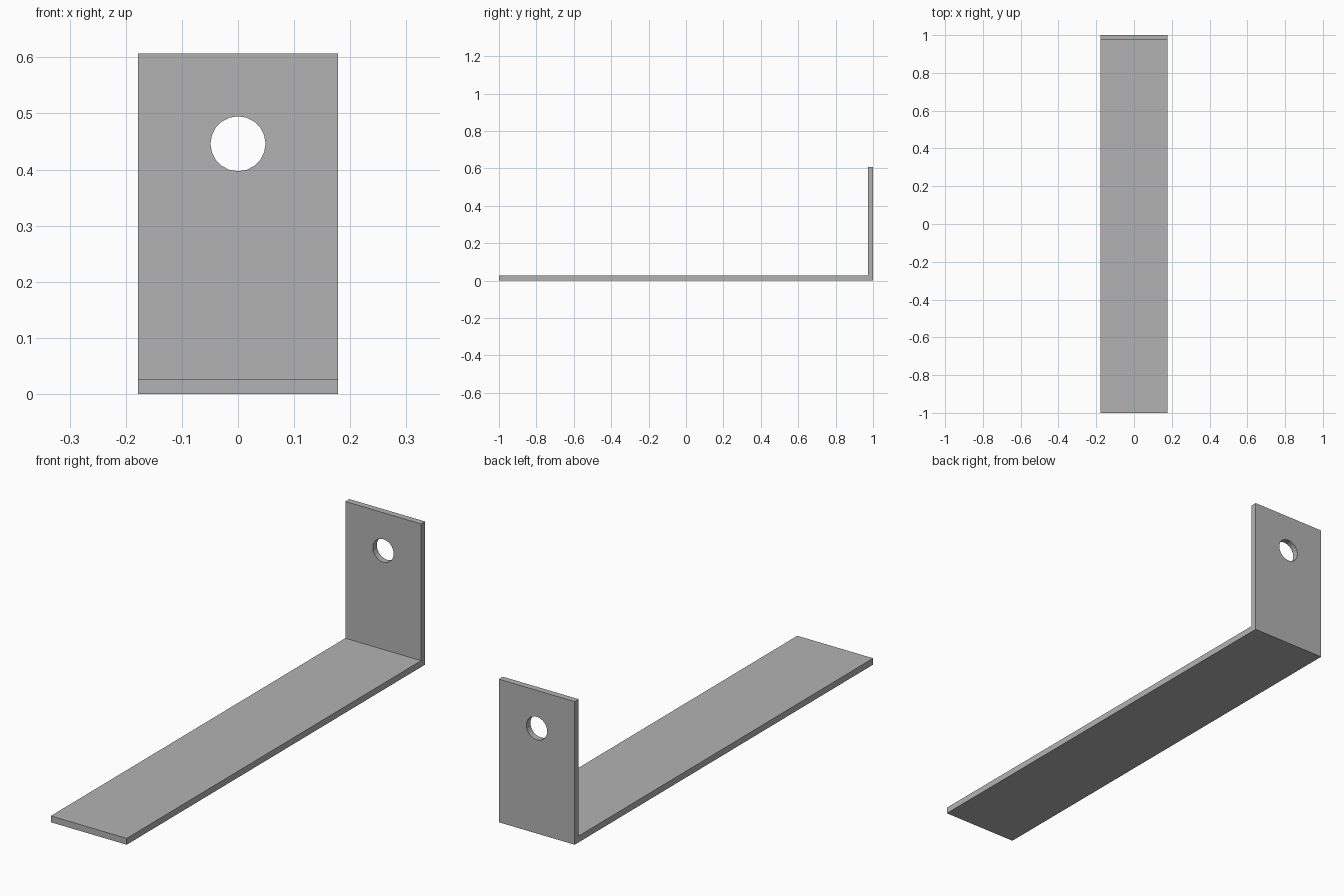
import bpy, bmesh
from mathutils import Matrix, Vector

cube = bpy.data.objects.get("Cube")
if cube:
    bpy.data.objects.remove(cube, do_unlink=True)

HALF_WIDTH, HEIGHT, THICK = 0.178, 0.607, 0.027
HOLE_Z, HOLE_RADIUS, HOLE_SIDES = 0.446, 0.049, 20

grey = bpy.data.materials.new("plain grey")
grey.use_nodes = True
colour = (0.45, 0.45, 0.45, 1)
grey.diffuse_color = colour
grey.node_tree.nodes["Principled BSDF"].inputs["Base Color"].default_value = colour


def add_object(name, bm):
    bmesh.ops.recalc_face_normals(bm, faces=bm.faces)
    mesh = bpy.data.meshes.new(name)
    bm.to_mesh(mesh)
    bm.free()
    mesh.materials.append(grey)
    obj = bpy.data.objects.new(name, mesh)
    bpy.context.collection.objects.link(obj)
    return obj


# L-shaped side profile (y, z), extruded across the width
profile = [(-1, 0), (1, 0), (1, HEIGHT), (1 - THICK, HEIGHT),
           (1 - THICK, THICK), (-1, THICK)]
bm = bmesh.new()
side = bm.faces.new([bm.verts.new((-HALF_WIDTH, y, z)) for y, z in profile])
sweep = bmesh.ops.extrude_face_region(bm, geom=[side])
bmesh.ops.translate(bm, vec=Vector((2 * HALF_WIDTH, 0, 0)),
                    verts=[v for v in sweep["geom"] if isinstance(v, bmesh.types.BMVert)])
bracket = add_object("angle_bracket", bm)

# Round bolt hole through the upright plate
bm = bmesh.new()
place = Matrix.Translation((0, 1 - THICK / 2, HOLE_Z)) @ Matrix.Rotation(1.5707963, 4, "X")
bmesh.ops.create_cone(bm, cap_ends=True, segments=HOLE_SIDES, radius1=HOLE_RADIUS,
                      radius2=HOLE_RADIUS, depth=4 * THICK, matrix=place)
cutter = add_object("hole_cutter", bm)
cutter.hide_render = True
cutter.hide_set(True)

cut = bracket.modifiers.new("bolt_hole", "BOOLEAN")
cut.operation = "DIFFERENCE"
cut.solver = "EXACT"
cut.object = cutter
